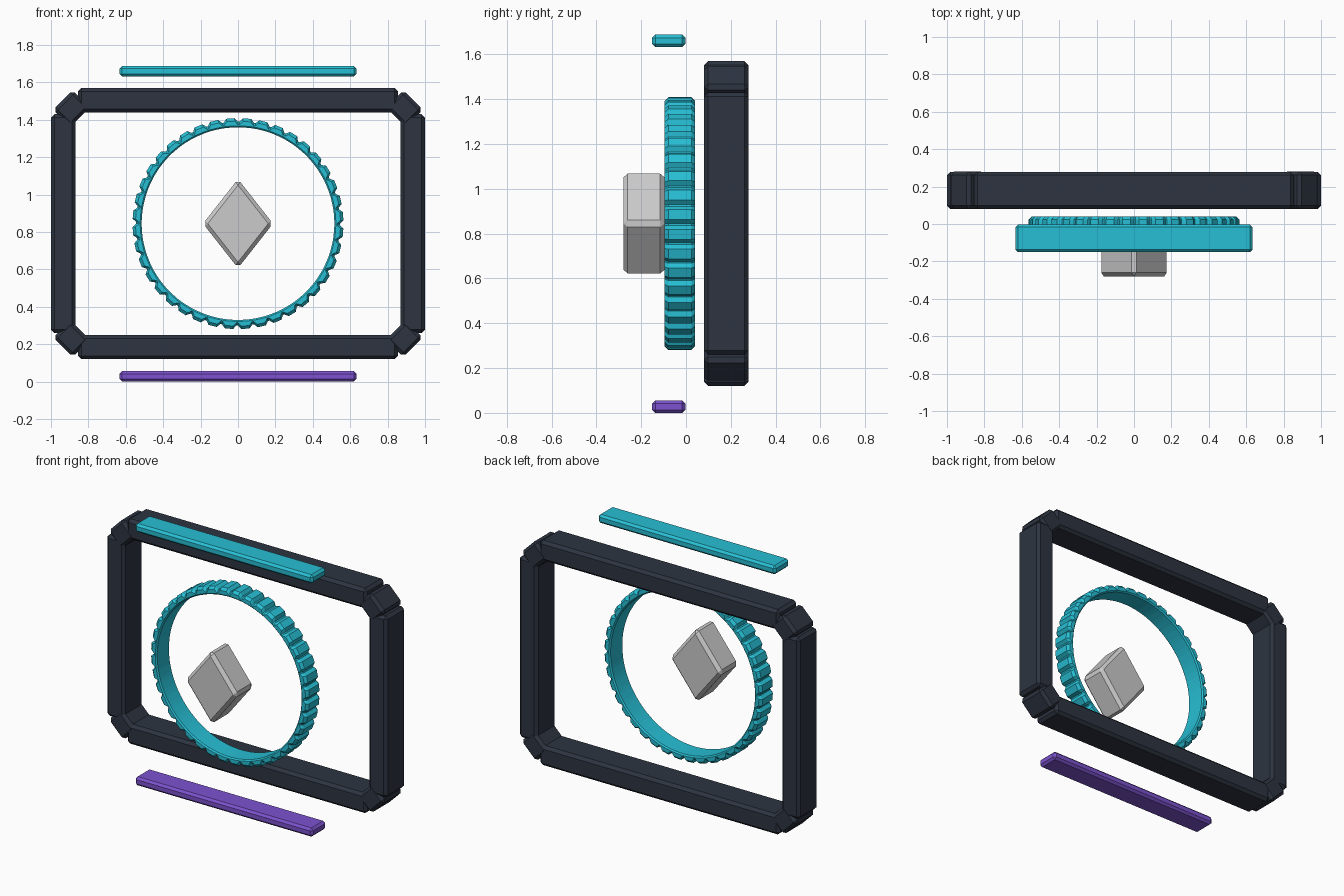
import bpy, bmesh
from math import sin, cos, pi, radians

if "Cube" in bpy.data.objects:
    bpy.data.objects.remove(bpy.data.objects["Cube"])

def mat(name, rgb):
    m = bpy.data.materials.new(name)
    m.diffuse_color = (*rgb, 1)
    m.use_nodes = True
    m.node_tree.nodes["Principled BSDF"].inputs["Base Color"].default_value = m.diffuse_color
    return m

DARK = mat("dark_slate", (0.026, 0.034, 0.052))
CYAN = mat("cyan", (0.02, 0.52, 0.66))
PURPLE = mat("purple", (0.2, 0.085, 0.62))

def add_mesh(name, bm, material=None, bevel=0):
    bmesh.ops.recalc_face_normals(bm, faces=bm.faces)
    me = bpy.data.meshes.new(name)
    bm.to_mesh(me)
    bm.free()
    ob = bpy.data.objects.new(name, me)
    bpy.context.collection.objects.link(ob)
    if material:
        me.materials.append(material)
    if bevel:
        b = ob.modifiers.new("bevel", 'BEVEL')
        b.width, b.segments = bevel, 1
    return ob

def box(name, centre, size, material=None, bevel=0.018, turn=0):
    bm = bmesh.new()
    bmesh.ops.create_cube(bm, size=1)
    bmesh.ops.scale(bm, vec=size, verts=bm.verts)
    ob = add_mesh(name, bm, material, bevel)
    ob.location = centre
    ob.rotation_euler.y = radians(turn)
    return ob

MID = 0.845

# Rectangular frame with angled corner blocks
for s, side in ((1, "top"), (-1, "bottom")):
    box(f"frame_{side}_bar", (0, 0.18, MID + s * 0.66), (1.71, 0.198, 0.13), DARK)
for s, side in ((1, "right"), (-1, "left")):
    box(f"frame_{side}_bar", (s * 0.935, 0.18, MID), (0.13, 0.198, 1.17), DARK)
    for t, end in ((1, "top"), (-1, "bottom")):
        box(f"frame_{end}_{side}_corner", (s * 0.89, 0.18, MID + t * 0.615),
            (0.147, 0.2, 0.13), DARK, turn=45 * s * t)

# Toothed ring: chamfered section swept round the y axis, outer radius varies
bm = bmesh.new()
TEETH, Y0, Y1, RI, CH = 40, -0.095, 0.04, 0.515, 0.016
rings = []
for i in range(TEETH):
    for f, ro in ((0.0, 0.545), (0.2, 0.564), (0.7, 0.564), (0.9, 0.545)):
        a = 2 * pi * (i + f) / TEETH
        section = ((RI, Y0 + 0.008), (RI + 0.008, Y0), (ro - CH, Y0), (ro, Y0 + CH),
                   (ro, Y1 - CH), (ro - CH, Y1), (RI + 0.008, Y1), (RI, Y1 - 0.008))
        rings.append([bm.verts.new((r * cos(a), y, MID + r * sin(a))) for r, y in section])
for k, ring in enumerate(rings):
    nxt = rings[(k + 1) % len(rings)]
    for j in range(8):
        n = (j + 1) % 8
        bm.faces.new((ring[j], ring[n], nxt[n], nxt[j]))
add_mesh("toothed_ring", bm, CYAN)

# Central diamond block
bm = bmesh.new()
outline = ((0.187, 0), (0, 0.238), (-0.187, 0), (0, -0.238))
face = bm.faces.new([bm.verts.new((x, -0.28, MID + z)) for x, z in outline])
ext = bmesh.ops.extrude_face_region(bm, geom=[face], use_keep_orig=True)
bmesh.ops.translate(bm, vec=(0, 0.185, 0),
                    verts=[v for v in ext["geom"] if isinstance(v, bmesh.types.BMVert)])
add_mesh("centre_diamond", bm, None, 0.02)

# Floating light strips above and below
box("upper_strip", (0, -0.077, 1.66), (1.266, 0.148, 0.056), CYAN, 0.014)
box("lower_strip", (0, -0.077, 0.028), (1.266, 0.148, 0.056), PURPLE, 0.014)
